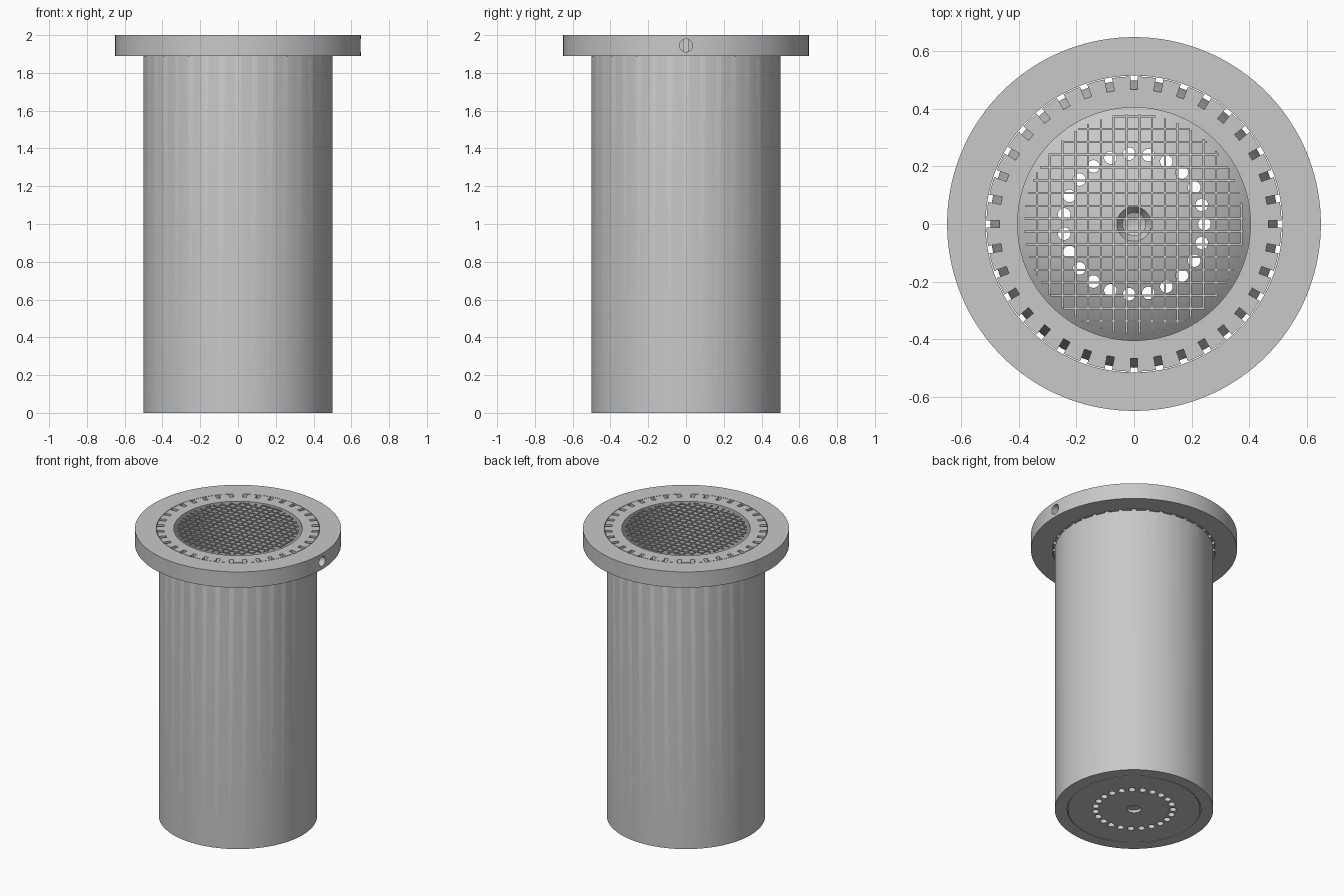
import bpy, bmesh
from math import sin, cos, pi, sqrt
from mathutils import Matrix, Vector

cube = bpy.data.objects.get("Cube")
if cube:
    bpy.data.objects.remove(cube, do_unlink=True)

grey = bpy.data.materials.new("plain grey")
grey.use_nodes = True
colour = (0.58, 0.58, 0.58, 1)
grey.diffuse_color = colour
grey.node_tree.nodes["Principled BSDF"].inputs["Base Color"].default_value = colour


def make_object(name, bm):
    bmesh.ops.recalc_face_normals(bm, faces=bm.faces)
    mesh = bpy.data.meshes.new(name)
    bm.to_mesh(mesh)
    bm.free()
    mesh.materials.append(grey)
    obj = bpy.data.objects.new(name, mesh)
    bpy.context.collection.objects.link(obj)
    return obj


def lathe(name, profile, closed=False, steps=144):
    """Spin an (r, z) profile about the z axis."""
    bm = bmesh.new()
    verts = [bm.verts.new((r, 0, z)) for r, z in profile]
    pairs = list(zip(verts, verts[1:]))
    if closed:
        pairs.append((verts[-1], verts[0]))
    edges = [bm.edges.new(p) for p in pairs]
    bmesh.ops.spin(bm, geom=verts + edges, cent=(0, 0, 0), axis=(0, 0, 1),
                   angle=2 * pi, steps=steps, use_duplicate=False)
    bmesh.ops.remove_doubles(bm, verts=bm.verts, dist=1e-5)
    return make_object(name, bm)


def add_cylinder(bm, radius, length, matrix):
    bmesh.ops.create_cone(bm, cap_ends=True, segments=24, radius1=radius,
                          radius2=radius, depth=length, matrix=matrix)


def cut(obj, cutter):
    cutter.hide_render = True
    mod = obj.modifiers.new("cut", "BOOLEAN")
    mod.operation, mod.solver, mod.object = "DIFFERENCE", "EXACT", cutter
    bpy.context.view_layer.objects.active = obj
    bpy.ops.object.modifier_apply(modifier=mod.name)
    bpy.data.objects.remove(cutter, do_unlink=True)


def smooth(obj):
    bpy.ops.object.select_all(action="DESELECT")
    obj.select_set(True)
    bpy.context.view_layer.objects.active = obj
    bpy.ops.object.shade_smooth_by_angle(angle=pi / 6)


# Tube: underside with fine ring groove, lip at the top, open bore, domed floor
BORE, FLOOR, RISE = 0.405, 0.05, 0.15
underside = [(0, 0.02), (0.045, 0.02), (0.045, 0), (0.418, 0),
             (0.418, 0.01), (0.422, 0.01), (0.422, 0), (0.5, 0)]
lip = [(0.5, 1.89), (0.513, 1.89), (0.513, 2), (BORE, 2)]
ball = (BORE ** 2 + RISE ** 2) / (2 * RISE)
dome = []
for i in range(13):
    r = BORE + (0.06 - BORE) * i / 12
    dome.append((r, FLOOR + RISE - ball + sqrt(ball ** 2 - r ** 2)))
dimple = [(0.04, 0.165), (0.04, 0.1), (0, 0.08)]
tube = lathe("tube", underside + lip + dome + dimple)

# Ring of drain holes through the floor
bm = bmesh.new()
for i in range(23):
    a = 2 * pi * i / 23
    add_cylinder(bm, 0.022, 0.8,
                 Matrix.Translation((0.245 * cos(a), 0.245 * sin(a), 0.1)))
cut(tube, make_object("drain_hole_cutter", bm))

# Sloped notches around the lip
bm = bmesh.new()
wedge = [(0.465, 2.01), (0.468, 1.997), (0.501, 1.88), (0.53, 1.88), (0.53, 2.01)]
for i in range(36):
    turn = Matrix.Rotation(2 * pi * i / 36, 3, "Z")
    sides = [[bm.verts.new(turn @ Vector((r, y, z))) for r, z in wedge]
             for y in (-0.013, 0.013)]
    bm.faces.new(sides[0])
    bm.faces.new(sides[1][::-1])
    for j in range(len(wedge)):
        k = (j + 1) % len(wedge)
        bm.faces.new((sides[0][k], sides[0][j], sides[1][j], sides[1][k]))
cut(tube, make_object("notch_cutter", bm))
smooth(tube)

# Flange collar with a radial hole on its left side
flange = lathe("flange", [(0.516, 1.89), (0.65, 1.89), (0.65, 2), (0.516, 2)],
               closed=True)
bm = bmesh.new()
add_cylinder(bm, 0.034, 0.3, Matrix.Translation((0.6, 0, 1.945))
             @ Matrix.Rotation(pi / 2, 4, "Y"))
cut(flange, make_object("side_hole_cutter", bm))
smooth(flange)

# Wire screen across the mouth of the bore
bm = bmesh.new()
REACH, PITCH, WIRE = 0.382, 0.0445, 0.007
for i in range(1, 18):
    offset = i * PITCH - REACH
    half = sqrt(max(REACH ** 2 - offset ** 2, 0))
    for angle in (0, pi / 2):
        place = (offset, 0, 1.9965) if angle else (0, offset, 1.9965)
        size = Matrix.Diagonal((2 * half, WIRE, WIRE, 1))
        bmesh.ops.create_cube(bm, size=1, matrix=Matrix.Translation(place)
                              @ Matrix.Rotation(angle, 4, "Z") @ size)
make_object("wire_screen", bm)
